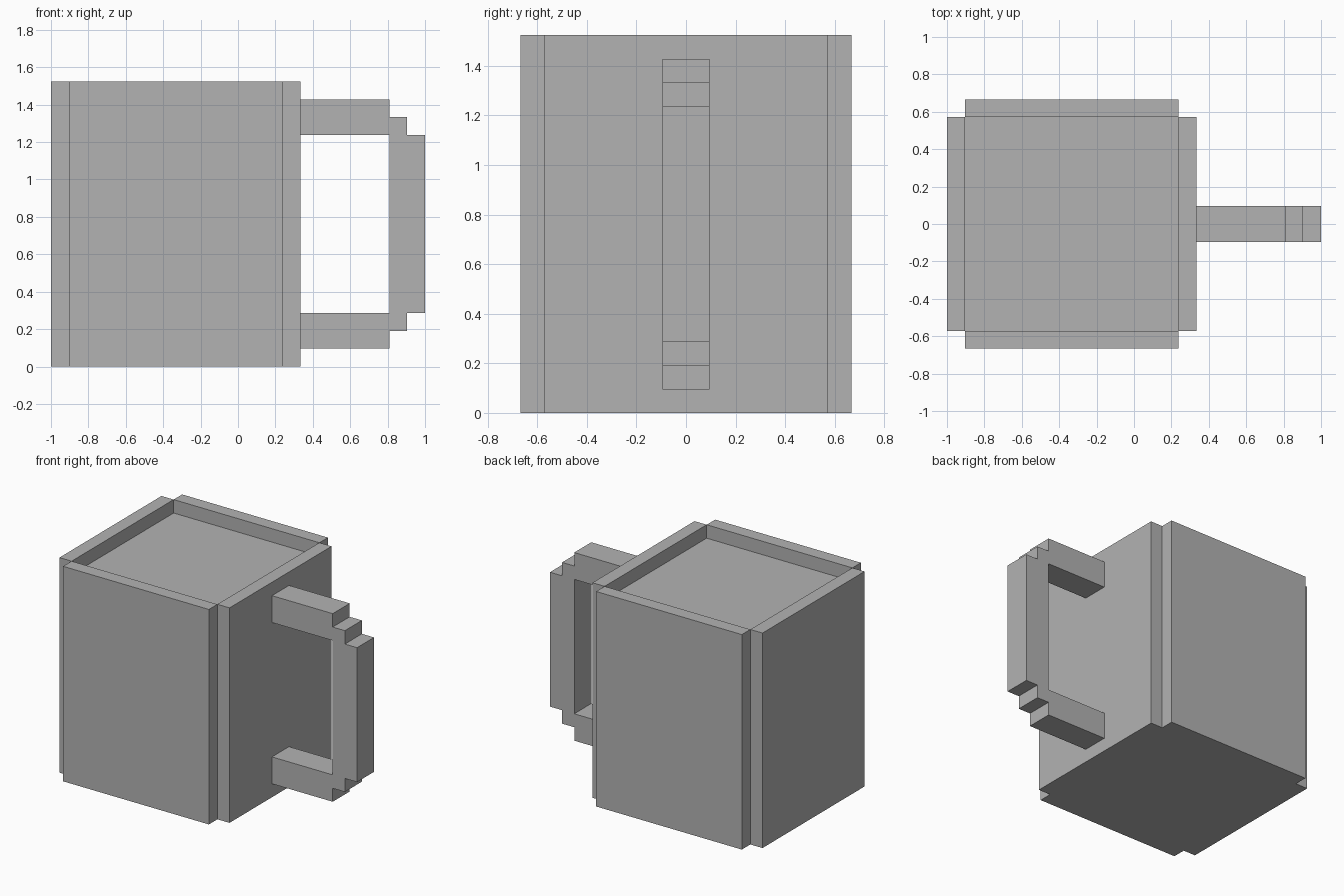
import bpy
import bmesh

if "Cube" in bpy.data.objects:
    bpy.data.objects.remove(bpy.data.objects["Cube"], do_unlink=True)

U = 2 / 21            # one block unit
HEIGHT = 16 * U
HALF = 6 * U          # half width of the inner body
CENTRE = -1 + 7 * U   # body centre along x

grey = bpy.data.materials.new("plain_grey")
grey.use_nodes = True
grey.diffuse_color = (0.45, 0.45, 0.45, 1)
grey.node_tree.nodes["Principled BSDF"].inputs["Base Color"].default_value = (0.45, 0.45, 0.45, 1)


def add_object(name, bm):
    bmesh.ops.recalc_face_normals(bm, faces=bm.faces)
    mesh = bpy.data.meshes.new(name)
    bm.to_mesh(mesh)
    bm.free()
    mesh.materials.append(grey)
    obj = bpy.data.objects.new(name, mesh)
    bpy.context.collection.objects.link(obj)
    return obj


def box(name, low, high):
    bm = bmesh.new()
    bmesh.ops.create_cube(bm, size=1)
    for v in bm.verts:
        v.co = [h if c > 0 else l for c, l, h in zip(v.co, low, high)]
    return add_object(name, bm)


# Solid filling, one unit below the rim
box("filling", (CENTRE - HALF, -HALF, 0), (CENTRE + HALF, HALF, HEIGHT - U))

# Four wall slabs that leave notched corners
for side, sign in (("left", 1), ("right", -1)):
    a, b = sorted((sign * HALF, sign * (HALF + U)))
    box(side + "_wall", (CENTRE + a, -HALF, 0), (CENTRE + b, HALF, HEIGHT))
for side, sign in (("back", 1), ("front", -1)):
    a, b = sorted((sign * HALF, sign * (HALF + U)))
    box(side + "_wall", (CENTRE - HALF, a, 0), (CENTRE + HALF, b, HEIGHT))

# Stepped handle: half profile in units from the wall and the mid height, mirrored
upper = [(0, 5), (0, 7), (5, 7), (5, 6), (6, 6), (6, 5), (7, 5)]
profile = [(5, 5)] + upper + [(x, -z) for x, z in reversed(upper)] + [(5, -5)]
wall_x = CENTRE + HALF + U
bm = bmesh.new()
face = bm.faces.new([bm.verts.new((wall_x + x * U, -U, HEIGHT / 2 + z * U))
                     for x, z in profile])
result = bmesh.ops.extrude_face_region(bm, geom=[face])
moved = [g for g in result["geom"] if isinstance(g, bmesh.types.BMVert)]
bmesh.ops.translate(bm, verts=moved, vec=(0, 2 * U, 0))
add_object("handle", bm)
